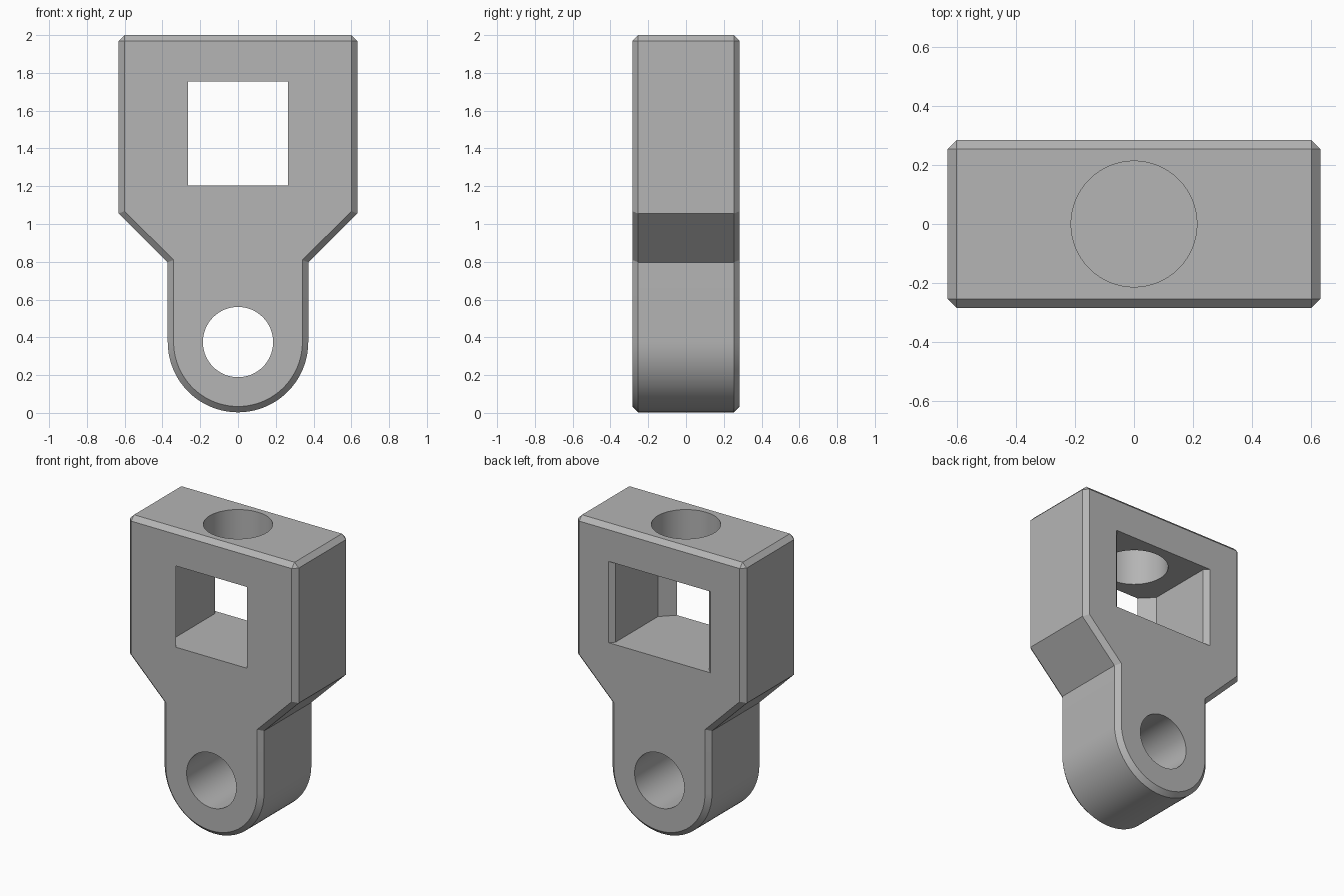
import bpy
import bmesh
from math import cos, sin, pi
from mathutils import Vector

cube = bpy.data.objects.get("Cube")
if cube:
    bpy.data.objects.remove(cube, do_unlink=True)

HALF_D = 0.284      # half depth of the body
HALF_W = 0.632      # half width of the head
EYE_R = 0.372       # outer radius of the rounded eye
EYE_Z = 0.375
CHAMFER = 0.031

grey = bpy.data.materials.new("light grey")
grey.use_nodes = True
colour = (0.46, 0.46, 0.46, 1)
grey.diffuse_color = colour
grey.node_tree.nodes["Principled BSDF"].inputs["Base Color"].default_value = colour


def prism(name, outline, offset):
    """Extrude a closed outline of 3D points along offset."""
    bm = bmesh.new()
    face = bm.faces.new([bm.verts.new(p) for p in outline])
    new = bmesh.ops.extrude_face_region(bm, geom=[face], use_keep_orig=True)["geom"]
    verts = [v for v in new if isinstance(v, bmesh.types.BMVert)]
    bmesh.ops.translate(bm, verts=verts, vec=Vector(offset))
    bmesh.ops.recalc_face_normals(bm, faces=bm.faces)
    mesh = bpy.data.meshes.new(name)
    bm.to_mesh(mesh)
    bm.free()
    obj = bpy.data.objects.new(name, mesh)
    bpy.context.collection.objects.link(obj)
    mesh.materials.append(grey)
    return obj


def circle(radius, count=64):
    return [(radius * cos(2 * pi * i / count), radius * sin(2 * pi * i / count))
            for i in range(count)]


# Body: square head, sloped shoulders and a rounded eye
outline = [(EYE_R, 0.797), (HALF_W, 1.055), (HALF_W, 2.0)]
outline += [(-x, z) for x, z in reversed(outline)]
steps = 40
outline += [(-EYE_R * cos(pi * i / steps), EYE_Z - EYE_R * sin(pi * i / steps))
            for i in range(steps + 1)]
body = prism("bracket_body", [(x, -HALF_D, z) for x, z in outline], (0, 2 * HALF_D, 0))

# Chamfer both rims and the two top side edges
bm = bmesh.new()
bm.from_mesh(body.data)
edges = []
for e in bm.edges:
    a, b = (v.co for v in e.verts)
    if abs(a.y - b.y) < 0.01 or min(a.z, b.z) > 1.99:
        edges.append(e)
bmesh.ops.bevel(bm, geom=edges, offset=CHAMFER, offset_type='OFFSET',
                segments=1, profile=0.5, affect='EDGES', clamp_overlap=False)
bmesh.ops.recalc_face_normals(bm, faces=bm.faces)
bm.to_mesh(body.data)
bm.free()

# Cutter for the window: narrow at the front, wide pocket, chamfered at the back
half = [(0.265, -0.4), (0.265, -HALF_D), (0.35, -0.2), (0.35, HALF_D - CHAMFER),
        (0.35 + CHAMFER, HALF_D), (0.35 + CHAMFER, 0.4)]
plan = half + [(-x, y) for x, y in reversed(half)]
window = prism("window_cutter", [(x, y, 1.205) for x, y in plan], (0, 0, 0.55))

# Cutters for the round holes
top_hole = prism("top_hole_cutter", [(x, y, 1.5) for x, y in circle(0.213)], (0, 0, 0.7))
eye_hole = prism("eye_hole_cutter",
                 [(x, -0.5, EYE_Z + z) for x, z in circle(0.186)], (0, 1, 0))

bpy.context.view_layer.objects.active = body
for cutter in (window, top_hole, eye_hole):
    cutter.hide_render = True
    mod = body.modifiers.new(cutter.name, 'BOOLEAN')
    mod.operation = 'DIFFERENCE'
    mod.solver = 'EXACT'
    mod.object = cutter
    bpy.ops.object.modifier_apply(modifier=mod.name)
    bpy.data.objects.remove(cutter, do_unlink=True)

# Smooth the round surfaces, keep the corners crisp
for obj in bpy.context.selected_objects:
    obj.select_set(False)
body.select_set(True)
bpy.ops.object.shade_smooth_by_angle(angle=pi / 9)
